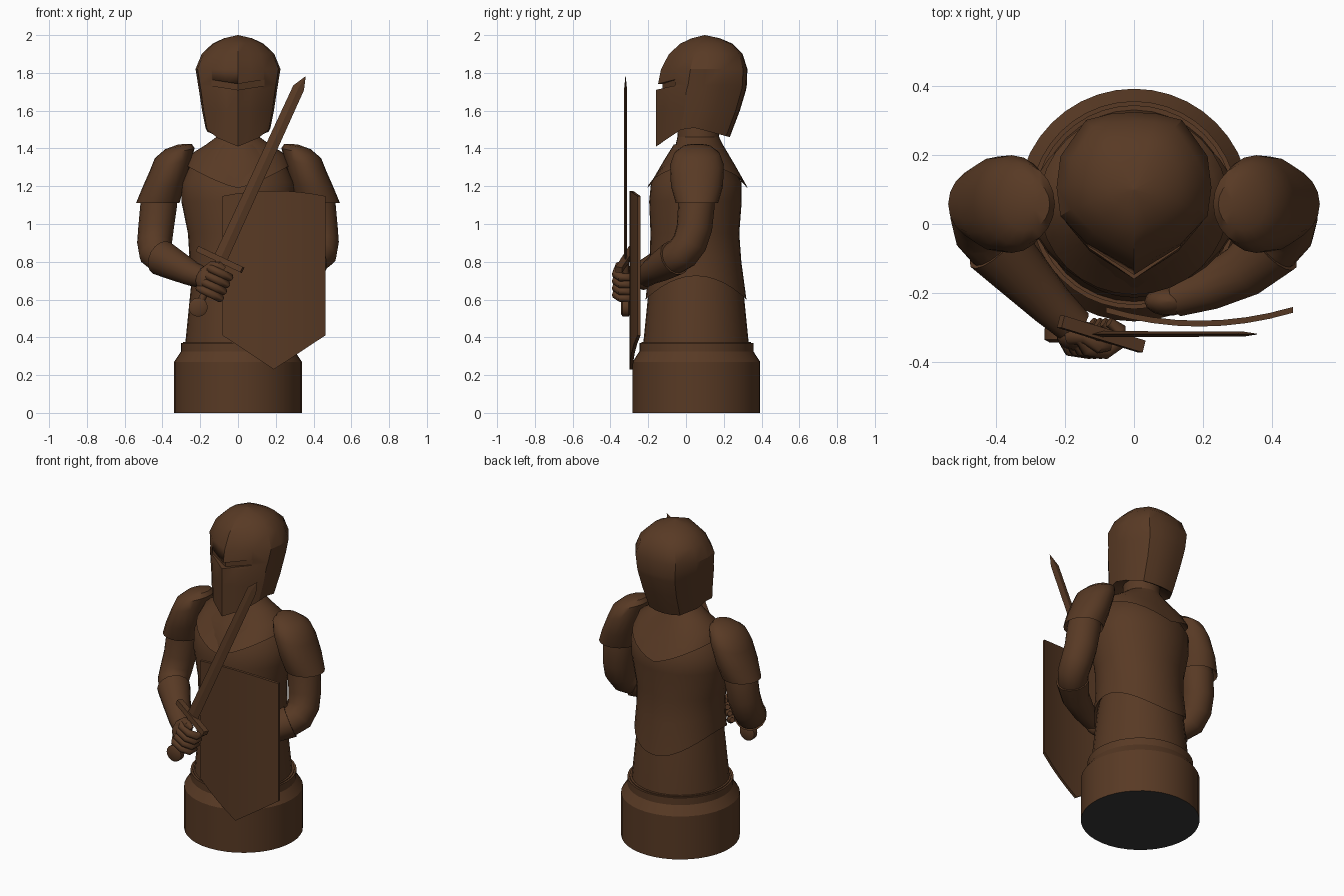
import bpy, bmesh, math
from mathutils import Vector as V

if "Cube" in bpy.data.objects:
    bpy.data.objects.remove(bpy.data.objects["Cube"])

def mat(name, c):
    m = bpy.data.materials.new(name)
    m.diffuse_color = (*c, 1)
    m.use_nodes = True
    m.node_tree.nodes["Principled BSDF"].inputs["Base Color"].default_value = m.diffuse_color
    return m

BROWN = mat("brown wood", (0.098, 0.042, 0.018))
DARK = mat("dark felt", (0.04, 0.04, 0.04))
CY = 0.055  # body axis in y

def loft(name, rings, angle=35):
    """Skin closed rings of equal length; cap both ends."""
    bm = bmesh.new()
    vs = [[bm.verts.new(p) for p in r] for r in rings]
    n = len(rings[0])
    for a, b in zip(vs, vs[1:]):
        for i in range(n):
            j = (i + 1) % n
            bm.faces.new((a[i], a[j], b[j], b[i]))
    bm.faces.new(vs[0][::-1])
    bm.faces.new(vs[-1])
    bmesh.ops.remove_doubles(bm, verts=bm.verts, dist=1e-5)
    bmesh.ops.recalc_face_normals(bm, faces=bm.faces)
    me = bpy.data.meshes.new(name)
    bm.to_mesh(me)
    bm.free()
    me.shade_smooth()
    me.set_sharp_from_angle(angle=math.radians(angle))
    ob = bpy.data.objects.new(name, me)
    bpy.context.collection.objects.link(ob)
    me.materials.append(BROWN)
    return ob

def ring(cx, cy, z, rx, ry, n=32, dz=lambda a: 0):
    out = []
    for i in range(n):
        a = math.tau * i / n
        out.append(V((cx + rx * math.cos(a), cy + ry * math.sin(a), z + dz(a))))
    return out

def tube(name, pts, radii, n=16):
    """Round tube along a path, with a radius at each point."""
    pts = [V(p) for p in pts]
    side, rings = None, []
    for i, p in enumerate(pts):
        t = (pts[min(i + 1, len(pts) - 1)] - pts[max(i - 1, 0)]).normalized()
        if side is None:
            side = t.orthogonal()
        side = (side - t * side.dot(t)).normalized()
        up = t.cross(side)
        rings.append([p + radii[i] * (side * math.cos(math.tau * k / n) + up * math.sin(math.tau * k / n))
                      for k in range(n)])
    return loft(name, rings, 50)

def ellipsoid(name, c, r):
    steps = [math.pi * k / 8 - math.pi / 2 for k in range(9)]
    return loft(name, [ring(c[0], c[1], c[2] + r[2] * math.sin(s), r[0] * max(math.cos(s), .02),
                            r[1] * max(math.cos(s), .02), 14) for s in steps], 60)

# plinth with felt underside
base = loft("base", [ring(0, CY, z, r, r, 40) for r, z in
                     [(.338, 0), (.338, .27), (.302, .325), (.302, .37), (.285, .37), (.285, .33)]], 25)
base.data.materials.append(DARK)
for f in base.data.polygons:
    if f.normal.z < -.9 and f.center.z < .01:
        f.material_index = 1
loft("base_ring", [ring(0, CY, z, r, r, 40) for r, z in [(.30, .3), (.30, .33), (.29, .345), (.29, .375)]])

# robe, tunic with arched hem, shoulder mantle with pointed hem
loft("robe", [ring(0, CY - .002, z, r, r) for r, z in [(.283, .33), (.279, .37), (.248, .68), (.23, .8)]])
arch = lambda a: .125 * math.cos(a) ** 2
loft("tunic", [ring(0, CY, .64, .24, .24, dz=arch),
               ring(0, CY - .002, .60, .262, .267, dz=arch),
               ring(0, CY - .005, .80, .258, .243, dz=lambda a: .3 * arch(a)),
               ring(0, CY - .008, .95, .265, .235),
               ring(0, CY - .005, 1.12, .30, .245),
               ring(0, CY, 1.22, .30, .24),
               ring(0, CY, 1.34, .24, .17),
               ring(0, CY, 1.42, .13, .12)])
point = lambda a: .12 * abs(math.cos(a)) ** 1.3
loft("mantle", [ring(0, CY + .005, 1.24, .22, .22, dz=point),
                ring(0, CY + .005, 1.19, .275, .265, dz=point),
                ring(0, CY + .015, 1.31, .25, .19, dz=lambda a: .5 * point(a)),
                ring(0, CY + .015, 1.42, .17, .125),
                ring(0, CY + .01, 1.46, .115, .11)])
loft("neck", [ring(0, CY + .01, z, r, r + .005, 24) for z, r in [(1.38, .115), (1.47, .105), (1.6, .1)]])

# helmet: pointed front, rounded back
half = [(0, 0), (.31, .085), (.62, .17), (.95, .34), (1, .52), (.95, .72), (.62, .95), (.3, .99), (0, 1)]
outline = half + [(-x, t) for x, t in half[-2:0:-1]]

def helm_ring(z, hw, yf, yb):
    return [V((x * hw, yf + t * (yb - yf), z(t) if callable(z) else z)) for x, t in outline]

def rim(t):
    return 1.41 + .11 * t / .42 if t < .42 else 1.52 - .06 * (t - .42) / .58

helmet = loft("helmet", [helm_ring(1.53, .10, -.05, .16),
                         helm_ring(lambda t: rim(t) + .012, .155, -.14, .21),
                         helm_ring(rim, .172, -.16, .232),
                         helm_ring(1.60, .19, -.16, .285),
                         helm_ring(1.71, .207, -.16, .318),
                         helm_ring(1.735, .211, -.149, .322),
                         helm_ring(1.82, .225, -.132, .325),
                         helm_ring(1.90, .192, -.09, .30),
                         helm_ring(1.955, .135, -.03, .245),
                         helm_ring(1.983, .075, .03, .18),
                         helm_ring(2.0, .001, .099, .101)], 30)
# eye slit cut as a shallow chevron
slit = loft("slit_cutter", [[V((x, -.3, z)), V((x, y, z)), V((x, y, z + .032)), V((x, -.3, z + .032))]
                            for x, y, z in [(-.14, -.055, 1.732), (0, -.125, 1.71), (.14, -.055, 1.732)]])
slit.hide_render = True
slit.hide_viewport = True
cut = helmet.modifiers.new("slit", 'BOOLEAN')
cut.operation = 'DIFFERENCE'
cut.solver = 'EXACT'
cut.object = slit

# arms, mirrored by sign; forearm depth differs per side
for s, label in [(-1, "right"), (1, "left")]:
    def tilted(cx, z, rx, ry, slope):
        r = ring(cx, .058, z, rx, ry, 20)
        return [V((s * p.x, p.y, z - slope * (p.x - cx))) for p in r]
    loft(label + "_pauldron", [tilted(.42, 1.15, .09, .09, 0),
                               tilted(.425, 1.11, .115, .112, 0),
                               tilted(.395, 1.20, .113, .138, .1),
                               tilted(.355, 1.315, .112, .142, .3),
                               tilted(.335, 1.375, .105, .12, .25),
                               tilted(.315, 1.41, .07, .075, .2),
                               tilted(.30, 1.422, .02, .02, .1)], 40)
    tube(label + "_arm", [(s * x, y, z) for x, y, z in
                          [(.40, .055, 1.22), (.42, .055, 1.1), (.434, .045, .98), (.442, .02, .90),
                           (.435, -.02, .845), (.40, -.065, .815), (.34, -.12, .78)]],
         [.085, .097, .094, .092, .09, .084, .07])
    if s < 0:
        path = [(-.375, -.085, .805), (-.405, -.06, .82), (-.32, -.15, .775), (-.24, -.235, .735), (-.17, -.30, .71)]
    else:
        path = [(.375, -.085, .805), (.405, -.06, .82), (.32, -.135, .775), (.22, -.185, .745), (.12, -.215, .72)]
    bm_r = [.07, .095, .08, .065, .055]
    tube(label + "_gauntlet", path[1:], bm_r[1:])
ellipsoid("left_fist", (.10, -.225, .715), (.07, .042, .065))

# sword, leaning along its axis
A = V((.416, 0, .909))
U = V((.909, 0, -.416))
Y = V((0, 1, 0))
G = V((-.095, -.32, .812))
def section(p, w, t):
    return [p - U * w, p - Y * t, p + U * w, p + Y * t]
blade = [section(G, .037, .009), section(G + A * 1.0, .031, .007)]
tip = section(G + A * 1.07, .001, .001)
loft("sword_blade", blade + [[p + U * .008 for p in tip]], 10)
D = V((.245, -.075, -.115)).normalized()
W = D.cross(A).normalized()
loft("sword_guard", [[G + D * d + A * a * .016 + W * b * .018 for a, b in [(-1, -1), (1, -1), (1, 1), (-1, 1)]]
                     for d in (-.135, .135)])
tube("sword_grip", [G, G - A * .25], [.02, .02], 12)
P = G - A * .278
tube("sword_pommel", [P + Y * d for d in (-.024, -.016, .016, .024)], [.035, .05, .05, .035], 16)

# sword hand: palm, curled fingers, thumb
H = V((-.135, -.325, .695))
ellipsoid("right_palm", (-.16, -.325, .70), (.065, .045, .07))
for k in range(4):
    c = H + A * (-.062 + .04 * k)
    curl = [(-.065, .0), (-.04, -.038), (.02, -.045), (.06, -.02), (.062, .02), (.03, .04)]
    tube("finger", [c + U * (u + .012) + Y * y for u, y in curl], [.018, .022, .023, .023, .021, .015], 10)
tube("thumb", [H + U * u + A * a + Y * y for u, a, y in
               [(-.06, .02, .0), (-.035, .075, .0), (.0, .09, -.03), (.03, .085, -.03)]],
     [.03, .026, .023, .014], 10)

# shield: bowed plate with pointed foot
cols = []
for i in range(9):
    k = i / 4 - 1
    x = .19 + .272 * k
    y = -.298 + .04 * k * k
    top = 1.176 - .028 * k * k
    foot = .23 + .18 * abs(k)
    cols.append([V((x, y, top)), V((x, y, foot)), V((x, y + .017, foot)), V((x, y + .017, top))])
loft("shield", cols)
